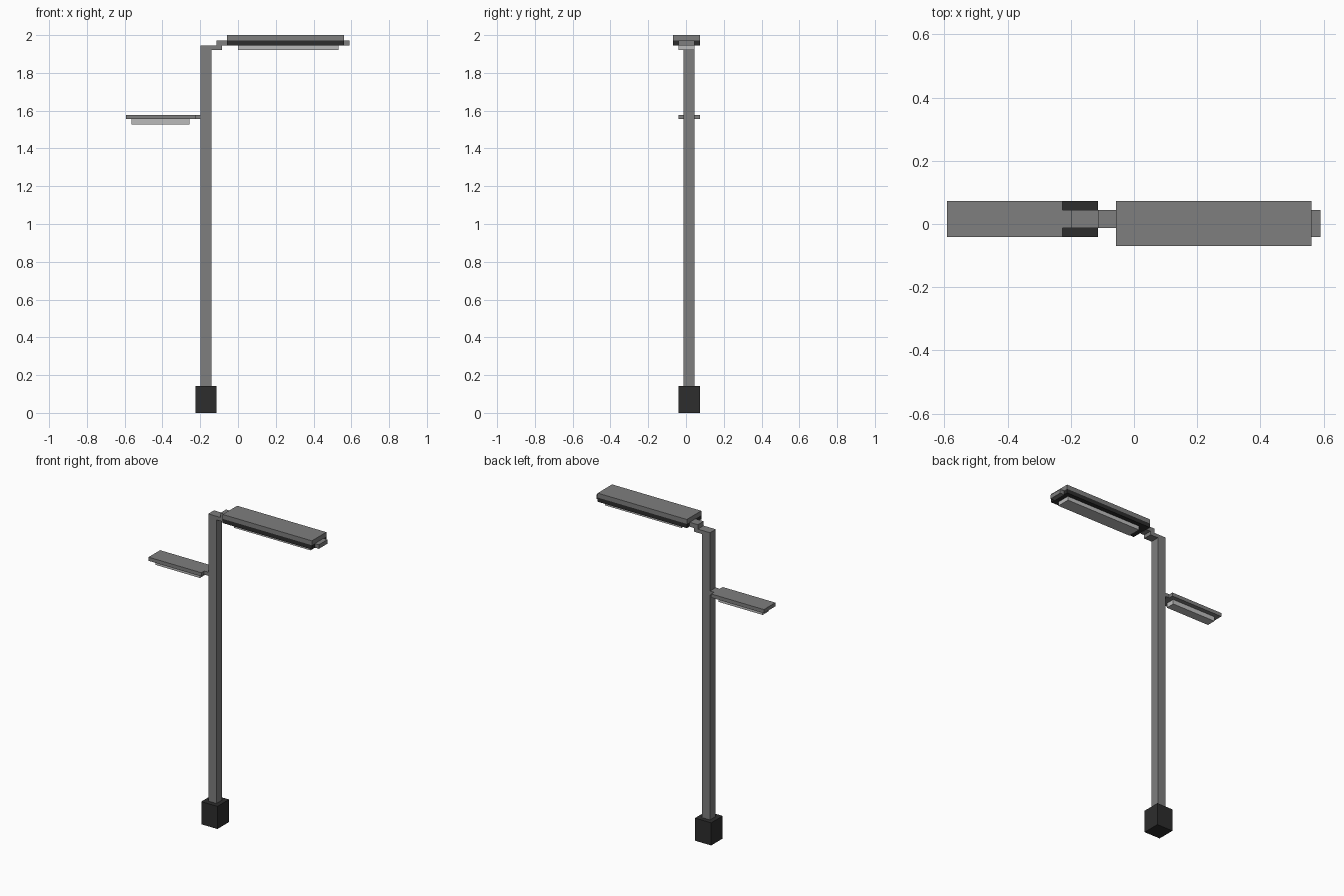
import bpy
import bmesh

old = bpy.data.objects.get("Cube")
if old:
    bpy.data.objects.remove(old, do_unlink=True)


def material(name, rgb):
    m = bpy.data.materials.new(name)
    m.use_nodes = True
    m.diffuse_color = (*rgb, 1)
    m.node_tree.nodes["Principled BSDF"].inputs["Base Color"].default_value = (*rgb, 1)
    return m


metal = material("grey metal", (0.21, 0.21, 0.21))
dark = material("dark metal", (0.026, 0.026, 0.026))
glass = material("pale lamp panel", (0.5, 0.5, 0.5))


def box(name, x, y, z, mat):
    """Axis-aligned box from (min, max) ranges."""
    bm = bmesh.new()
    bmesh.ops.create_cube(bm, size=1)
    for v in bm.verts:
        v.co = [r[0] if c < 0 else r[1] for c, r in zip(v.co, (x, y, z))]
    me = bpy.data.meshes.new(name)
    bm.to_mesh(me)
    bm.free()
    me.materials.append(mat)
    ob = bpy.data.objects.new(name, me)
    bpy.context.collection.objects.link(ob)
    return ob


POLE_Y = (-0.012, 0.045)
WIDE_Y = (-0.041, 0.073)
HEAD_Y = (-0.07, 0.073)
PANEL_Y = (-0.041, 0.045)

# Base and pole
box("base", (-0.226, -0.114), WIDE_Y, (0, 0.142), dark)
box("pole", (-0.198, -0.141), POLE_Y, (0.142, 1.944), metal)

# Stepped arm at the pole top
box("arm_lower_step", (-0.141, -0.086), POLE_Y, (1.921, 1.944), metal)
box("arm_upper_step", (-0.114, -0.057), POLE_Y, (1.944, 1.972), metal)

# Large street lamp head
box("large_lamp_cover", (-0.057, 0.562), HEAD_Y, (1.972, 2.0), metal)
box("large_lamp_housing", (-0.057, 0.562), HEAD_Y, (1.946, 1.972), dark)
box("large_lamp_panel", (0.0, 0.532), PANEL_Y, (1.921, 1.946), glass)
box("large_lamp_end_cap", (0.562, 0.59), PANEL_Y, (1.946, 1.972), metal)

# Small footpath lamp on the other side
box("small_lamp_bracket", (-0.226, -0.198), POLE_Y, (1.555, 1.578), metal)
box("small_lamp_cover", (-0.592, -0.226), WIDE_Y, (1.555, 1.578), metal)
box("small_lamp_panel", (-0.564, -0.256), POLE_Y, (1.526, 1.555), glass)
